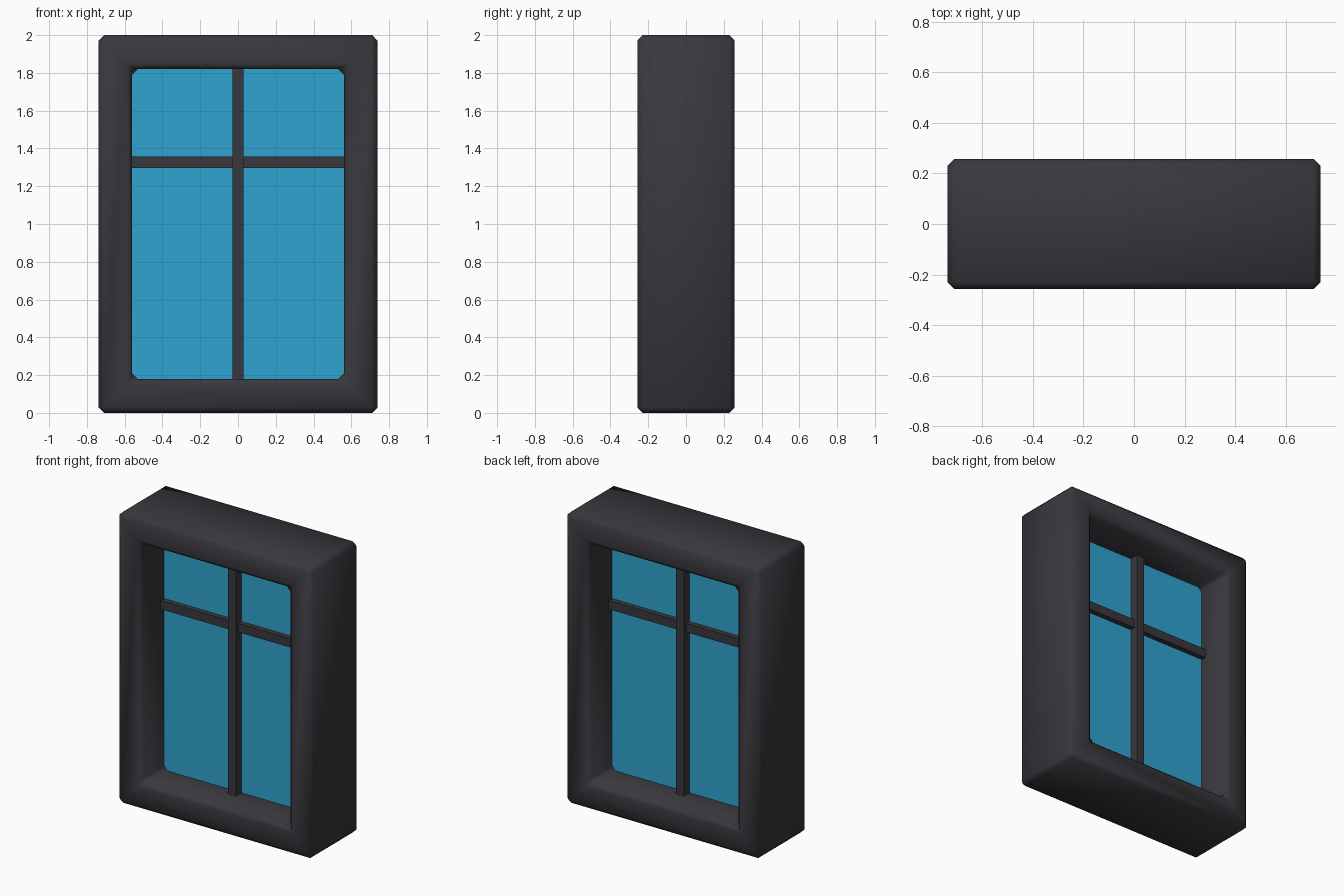
import bpy, bmesh

if "Cube" in bpy.data.objects:
    bpy.data.objects.remove(bpy.data.objects["Cube"])


def material(name, rgb):
    m = bpy.data.materials.new(name)
    m.diffuse_color = (*rgb, 1.0)
    m.use_nodes = True
    m.node_tree.nodes["Principled BSDF"].inputs["Base Color"].default_value = m.diffuse_color
    return m


DARK = material("dark frame", (0.040, 0.039, 0.047))
BLUE = material("blue glass", (0.029, 0.370, 0.635))


def add_object(name, bm, mat):
    bmesh.ops.recalc_face_normals(bm, faces=bm.faces)
    me = bpy.data.meshes.new(name)
    bm.to_mesh(me)
    bm.free()
    me.materials.append(mat)
    ob = bpy.data.objects.new(name, me)
    bpy.context.collection.objects.link(ob)
    return ob


def box(name, x, y, z0, z1, mat):
    """Box of half sizes x and y, from z0 to z1."""
    bm = bmesh.new()
    bmesh.ops.create_cube(bm, size=2)
    for v in bm.verts:
        v.co = (v.co.x * x, v.co.y * y, z1 if v.co.z > 0 else z0)
    return add_object(name, bm, mat)


# Window frame: mitred rectangular ring with chamfered edges
D = 0.258
bm = bmesh.new()


def loop(x, z0, z1, y):
    return [bm.verts.new(p) for p in
            ((-x, y, z0), (x, y, z0), (x, y, z1), (-x, y, z1))]


rings = [loop(0.738, 0, 2, -D), loop(0.738, 0, 2, D),
         loop(0.56, 0.18, 1.82, D), loop(0.56, 0.18, 1.82, -D)]
for i in range(4):
    a, b = rings[i], rings[(i + 1) % 4]
    for k in range(4):
        n = (k + 1) % 4
        bm.faces.new((a[k], a[n], b[n], b[k]))
for f in bm.faces:
    f.smooth = True
frame = add_object("window_frame", bm, DARK)
bev = frame.modifiers.new("chamfer", 'BEVEL')
bev.width = 0.028
bev.segments = 1
bev.limit_method = 'ANGLE'

# Glass pane in the middle of the frame depth
box("glass_pane", 0.565, 0.004, 0.175, 1.825, BLUE)

# Glazing bars, running through both sides of the glass
box("vertical_bar", 0.03, 0.065, 0.175, 1.825, DARK)
box("horizontal_bar", 0.565, 0.04, 1.297, 1.357, DARK)
